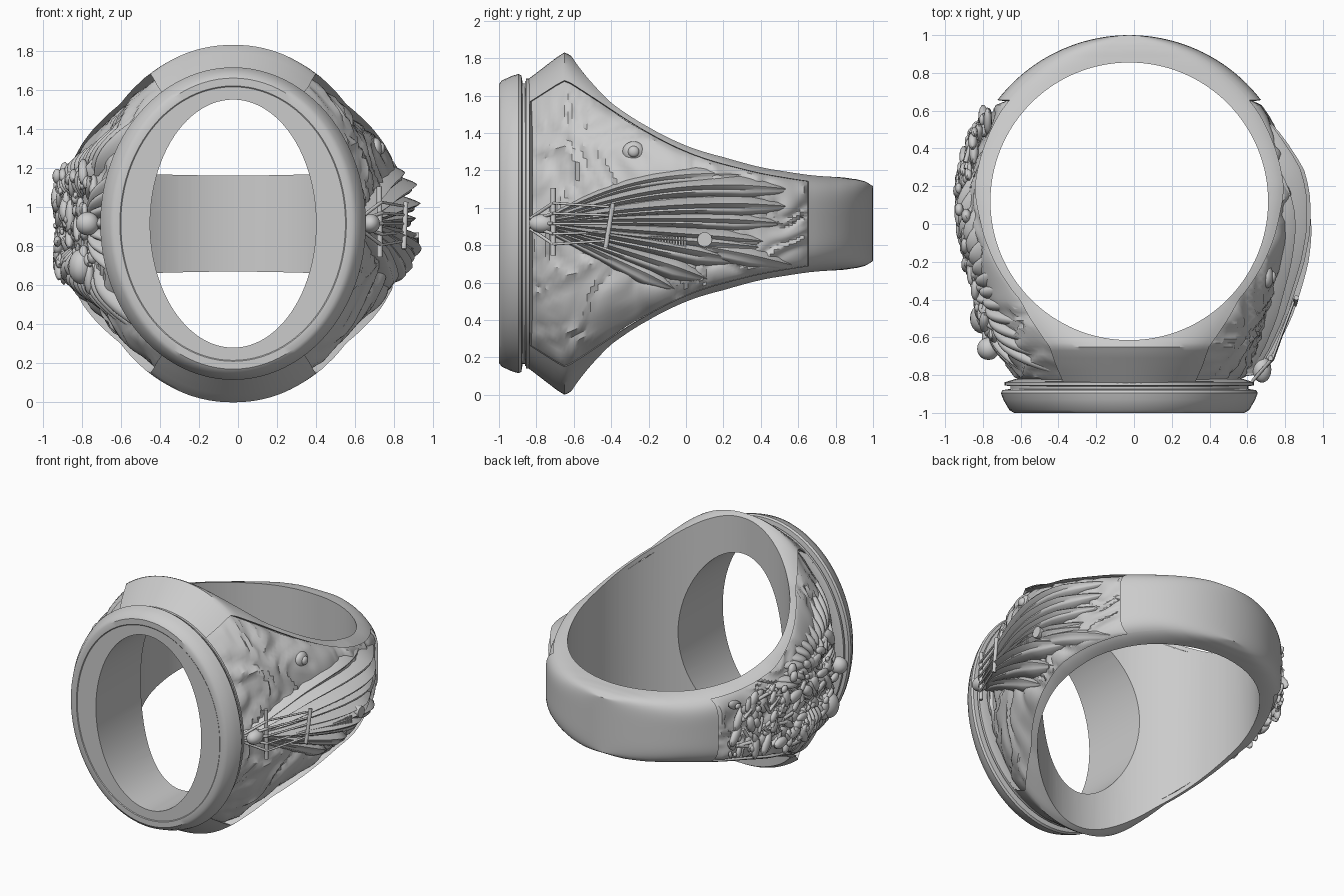
import bpy, bmesh, math, random
from mathutils import Vector, Matrix, noise

if "Cube" in bpy.data.objects:
    bpy.data.objects.remove(bpy.data.objects["Cube"])

random.seed(4)
CX, CZ, RO, YC = -0.025, 0.915, 0.88, 0.12   # centre, outer radius, finger-hole centre
S = 0.83                                     # side panel height as a share of the rim

HALF_H = [(-.86, .76), (-.69, .89), (-.65, .915), (-.62, .902), (-.5, .81), (-.4, .73), (-.3, .65), (-.2, .58),
          (-.1, .515), (0, .46), (.1, .415), (.2, .38), (.3, .35), (.4, .32), (.65, .27), (.9, .24), (.96, .225), (1, .2)]
HALF_W = [(-.86, .62), (-.75, .69), (-.65, .735), (-.5, .785), (-.35, .82), (-.2, .85), (-.05, .87), (.12, .88)]
POWER = [(-.86, 2), (-.65, 2.1), (-.4, 2.8), (-.1, 4.5), (.2, 6), (.6, 5.5), (.8, 4.5), (1, 4.5)]
DEPTH = [(-.86, .065), (-.35, .065), (0, .045), (1, .045)]   # panel recess


def lerp(tab, y):
    for (a, va), (b, vb) in zip(tab, tab[1:]):
        if y <= b:
            return va + (vb - va) * max(0, (y - a) / (b - a))
    return tab[-1][1]


def height(y):
    if -.55 < y < .9:
        return (lerp(HALF_H, y - .05) + lerp(HALF_H, y) + lerp(HALF_H, y + .05)) / 3
    return lerp(HALF_H, y)


def width(y):
    return lerp(HALF_W, y) if y < YC else math.sqrt(max(0, RO**2 - (y - YC)**2))


def surf(y, s):
    n = lerp(POWER, y)
    return width(y) * max(0, 1 - abs(s)**n)**(1 / n)


def smooth(ob, angle=35):
    bpy.ops.object.select_all(action='DESELECT')
    ob.select_set(True)
    bpy.context.view_layer.objects.active = ob
    bpy.ops.object.shade_smooth_by_angle(angle=math.radians(angle))
    return ob


def finish(bm, name, angle=35):
    bmesh.ops.recalc_face_normals(bm, faces=bm.faces)
    me = bpy.data.meshes.new(name)
    bm.to_mesh(me)
    bm.free()
    ob = bpy.data.objects.new(name, me)
    bpy.context.collection.objects.link(ob)
    return smooth(ob, angle)


def bridge(bm, rows, closed=True):
    for r0, r1 in zip(rows, rows[1:]):
        k = len(r0)
        for i in range(k if closed else k - 1):
            j = (i + 1) % k
            bm.faces.new((r0[i], r0[j], r1[j], r1[i]))


# ring body: superellipse sections lofted front to back, side panels stepped in
def section(y):
    b, n, a = height(y), lerp(POWER, y), width(y)
    t0 = math.asin((S + .006)**(n / 2))
    cap = []
    for i in range(13):
        t = t0 + (math.pi / 2 - t0) * i / 12
        cap.append((a * max(0, math.cos(t))**(2 / n) if i < 12 else 0, math.sin(t)**(2 / n)))
    mid = [(surf(y, S * k / 22), S * k / 22) for k in range(-22, 23)]
    if -.831 < y < .651:
        mid = [(x - lerp(DEPTH, y), s) for x, s in mid]
    half = [(x, -s) for x, s in reversed(cap)] + mid + cap
    pts = []
    for sd, hs in ((1, half), (-1, half[-2:0:-1])):
        for x, s in hs:
            z = CZ + b * s
            if abs(s) < S - .01 and -.82 < y < .64:   # rumpled panel floor
                p = Vector((sd * 3, y * 5, z * 5))
                q = p + 1.3 * Vector((0, noise.noise(p * .8), noise.noise(p * .8 + Vector((7, 3, 1)))))
                x += .012 + .025 * noise.noise(q) + .01 * math.sin(20 * noise.noise(q * .6))
            pts.append((CX + sd * x, y, z))
    return pts


ys = [-.86, -.835, -.83] + [-.81 + .02 * i for i in range(73)] + [.65, .656]
p0 = math.asin((.656 - YC) / RO)
ys += [YC + RO * math.sin(p0 + (math.pi / 2 - p0) * i / 20) for i in range(1, 21)]
bm = bmesh.new()
rows = [[bm.verts.new(p) for p in section(y)] for y in ys]
bridge(bm, rows)
bm.faces.new(rows[0])
bmesh.ops.remove_doubles(bm, verts=bm.verts, dist=1e-5)
body = finish(bm, "ring_body")


def cut(target, name, mat, segs):
    c = bmesh.new()
    bmesh.ops.create_cone(c, cap_ends=True, segments=segs, radius1=1, radius2=1, depth=1, matrix=mat)
    cutter = finish(c, name)
    cutter.hide_render = True
    m = target.modifiers.new(name, 'BOOLEAN')
    m.operation, m.solver, m.object = 'DIFFERENCE', 'EXACT', cutter
    bpy.context.view_layer.objects.active = target
    bpy.ops.object.modifier_apply(modifier=name)
    bpy.data.objects.remove(cutter)


cut(body, "finger_hole", Matrix.Translation((CX, YC, CZ)) @ Matrix.Diagonal((.735, .735, 3, 1)), 128)
cut(body, "window_hole", Matrix.Translation((CX, -.7, CZ)) @ Matrix.Rotation(math.pi / 2, 4, 'X')
    @ Matrix.Diagonal((.425, .635, 1, 1)), 96)
smooth(body, 40)

# oval bezel: (y, half width, half height) profile swept round the window
prof = [(-.84, .425, .635), (-.996, .425, .635), (-.996, .575, .70), (-1, .58, .705), (-1, .61, .745),
        (-.985, .635, .765), (-.93, .667, .79), (-.895, .68, .80), (-.88, .672, .792), (-.873, .63, .75),
        (-.858, .63, .75), (-.855, .66, .775), (-.838, .66, .775), (-.82, .6, .72)]
bm = bmesh.new()
rows = [[bm.verts.new((CX + rx * math.cos(a), y, CZ + rz * math.sin(a)))
         for a in [2 * math.pi * i / 96 for i in range(96)]] for y, rx, rz in prof]
bridge(bm, rows + rows[:1])
finish(bm, "oval_bezel")


# relief helpers, placed by (y, height from centre, lift off the panel floor)
def on(side, y, dz, h):
    s = max(-.88, min(.88, dz / height(y)))
    return Vector((CX + side * (surf(y, s) - lerp(DEPTH, y) + h), y, CZ + dz))


def leaf(bm, side, a, b, w, h, bend=0, fan=False):
    d = (Vector(b) - Vector(a)).normalized()
    rows = []
    for i in range(21):
        t = i / 20
        o = Vector(a).lerp(Vector(b), t) + Vector((-d.y, d.x)) * bend * math.sin(math.pi * t)
        tip = min(1, (1 - t) * 5)**.7
        k = (.25 + .75 * t) * tip if fan else math.sin(math.pi * min(t, .999))**.6
        r = []
        for j in range(11):
            u = j / 5 - 1
            c = o + Vector((-d.y, d.x)) * u * w * k
            lift = h * (.55 + .45 * math.sin(math.pi * t)) * (.3 + .7 * tip if fan else k)
            fold = 1 - abs(u)**2.5 + (.16 * math.sin(u * 7) * (1 - abs(u)) if fan else 0)
            r.append(bm.verts.new(on(side, c.x, c.y, lift * fold - .015)))
        rows.append(r)
    bridge(bm, rows, False)


def rod(bm, p, q, r):
    v = q - p
    m = Matrix.Translation((p + q) / 2) @ v.to_track_quat('Z', 'Y').to_matrix().to_4x4()
    bmesh.ops.create_cone(bm, cap_ends=True, segments=12, radius1=r, radius2=r, depth=v.length, matrix=m)


def ball(bm, p, rx, ry, rz, tilt=0, div=3):
    bmesh.ops.create_icosphere(bm, subdivisions=div, radius=1, matrix=Matrix.Translation(p)
                               @ Matrix.Rotation(tilt, 4, 'X') @ Matrix.Diagonal((rx, ry, rz, 1)))


# right side: fan of long folded sails
bm = bmesh.new()
for y, dz, w, h, bend in [(.3, .26, .06, .08, .085), (.58, .18, .075, .12, .085), (.56, .09, .075, .135, .04),
                          (.52, .0, .065, .115, .02), (.45, -.1, .065, .12, 0), (.63, -.24, .075, .10, .02),
                          (.42, -.13, .08, .13, -.02), (.28, -.2, .085, .155, 0), (.12, -.3, .08, .13, 0),
                          (-.06, -.35, .07, .09, 0)]:
    leaf(bm, 1, (-.8, .0), (y, dz), w, h, bend, True)
finish(bm, "right_sails", 50)

# right side: spars, rigging and small round details
bm = bmesh.new()
rod(bm, on(1, -.71, -.17, .12), on(1, -.71, .19, .12), .014)
rod(bm, on(1, -.43, -.13, .14), on(1, -.39, .11, .14), .013)
for k in range(5):
    f = k / 4 - .5
    rod(bm, on(1, -.83, f * .06, .08), on(1, -.71, f * .22, .12), .009)
    rod(bm, on(1, -.71, f * .22, .12), on(1, -.41, f * .18, .13), .007)
ball(bm, on(1, -.77, 0, .09), .05, .07, .05)
rod(bm, on(1, .1, -.085, .06), on(1, .1, -.085, .118), .04)
ball(bm, on(1, -.28, .385, .0), .035, .06, .055)
ball(bm, on(1, -.28, .385, .03), .02, .03, .03)
for k in range(14):
    rod(bm, on(1, -.2 + k * .015, -.07, .115), on(1, -.2 + k * .015, -.13, .115), .006)
finish(bm, "right_rigging")

# left side: foliage spreading above and below the centre
bm = bmesh.new()
for k in range(11):
    f = k / 10
    leaf(bm, -1, (-.5 + .3 * f, .18), (-.79 + .9 * f, .6 - .3 * f), .045, .08, .02)
    leaf(bm, -1, (-.5 + .3 * f, -.18), (-.79 + .9 * f, -.58 + .27 * f), .05, .085, -.02)
    leaf(bm, -1, (-.4 + .3 * f, .1), (-.6 + .9 * f, .42 - .2 * f), .04, .095, .02)
    leaf(bm, -1, (-.4 + .3 * f, -.1), (-.6 + .9 * f, -.42 + .2 * f), .04, .095, -.02)
for k in range(7):
    leaf(bm, -1, (-.45, .0), (-.8, -.3 + .1 * k), .035, .075)
finish(bm, "left_foliage", 50)

# left side: cluster of rounded forms, with one large ball at the front
bm = bmesh.new()
ball(bm, on(-1, -.66, 0, .08), .06, .06, .06)
ball(bm, on(-1, -.5, -.22, .07), .065, .08, .09)
for k in range(170):
    y = random.uniform(-.6, .58)
    dz = random.uniform(-.78, .78) * min(.36, height(y) * S)
    r = random.uniform(.016, .04)
    ball(bm, on(-1, y, dz, random.uniform(.03, .078)), r * .7, r * random.uniform(1, 2.6), r, random.uniform(0, 3.1), 2)
finish(bm, "left_cluster")

# left side: small bars at the rear
bm = bmesh.new()
for k in range(30):
    y, dz, a = random.uniform(.1, .55), random.uniform(-.2, .2), random.uniform(0, 3.1)
    h = random.uniform(.05, .085)
    d = Vector((math.cos(a), math.sin(a))) * random.uniform(.03, .06)
    rod(bm, on(-1, y - d.x, dz - d.y, h), on(-1, y + d.x, dz + d.y, h), .012)
finish(bm, "left_bars")
